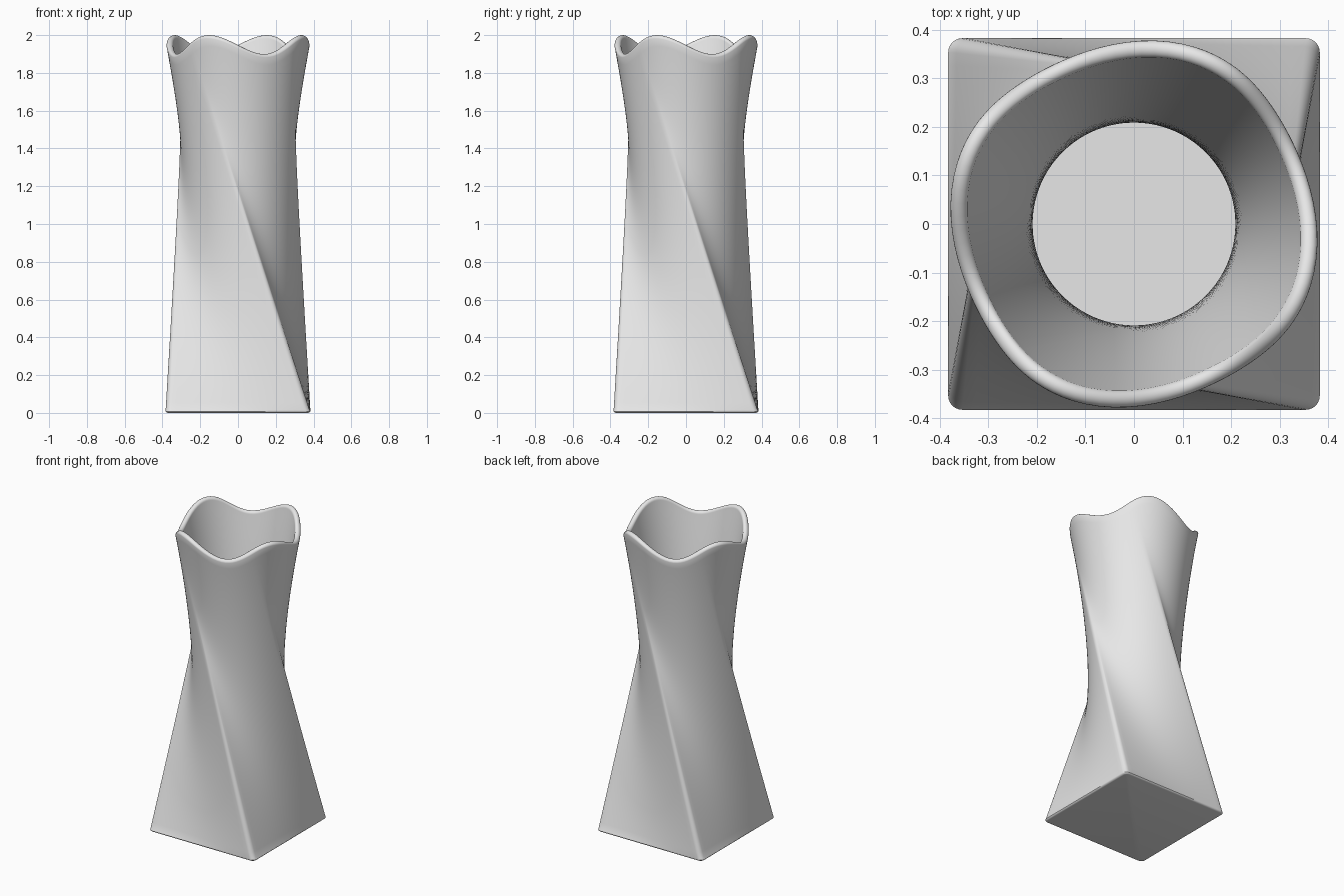
import bpy, bmesh
from math import sin, cos, pi, atan2, radians
from mathutils import Vector

cube = bpy.data.objects.get("Cube")
if cube:
    bpy.data.objects.remove(cube)

HALF, CORNER, FILLET = 0.384, 0.03, 0.014   # square foot
R_OUT, R_IN, R_WELL = 0.39, 0.354, 0.259    # rim and inner well radii
HEIGHT, FLOOR = 2.0, 0.06
TWIST = radians(90)
ARC, EDGE, ROWS = 6, 26, 48


def rounded_square(half, radius):
    """Outline of a rounded square, counter-clockwise."""
    points = []
    flat = half - radius
    for side in range(4):
        turn = side * pi / 2
        local = [(flat + radius * cos(a), flat + radius * sin(a))
                 for a in (i / ARC * pi / 2 for i in range(ARC + 1))]
        local += [(flat - 2 * flat * i / EDGE, half) for i in range(1, EDGE)]
        points += [(x * cos(turn) - y * sin(turn),
                    x * sin(turn) + y * cos(turn)) for x, y in local]
    return points


foot = rounded_square(HALF, CORNER)
angles = [atan2(y, x) for x, y in foot]


def ruled(start, angle, radius, z):
    """Point at height z on the straight line from the foot to the twisted top circle."""
    t = z / HEIGHT
    a = angle - TWIST
    end = Vector((radius * cos(a), radius * sin(a)))
    p = Vector(start).lerp(end, t)
    return Vector((p.x, p.y, z))


def outer(i, z):
    return ruled(foot[i], angles[i], R_OUT, z)


def inner(i, z):
    a = angles[i]
    return ruled((R_WELL * cos(a), R_WELL * sin(a)), a, R_IN, z)


def rim_height(i):
    """Four soft waves around the lip."""
    return 1.932 + 0.05 * cos(4 * (angles[i] - TWIST - radians(65)))


n = len(foot)
rings = []

# Rounded bottom edge
for k in range(4):
    a = k / 4 * pi / 2
    shrink = FILLET * (1 - sin(a))
    z = FILLET * (1 - cos(a))
    rings.append([Vector((x, y, z)) for x, y in
                  rounded_square(HALF - shrink, CORNER - shrink)])

# Twisted outer wall
for k in range(ROWS + 1):
    rings.append([outer(i, FILLET + (rim_height(i) - FILLET) * k / ROWS)
                  for i in range(n)])

# Rounded lip
for k in range(1, 10):
    a = k / 10 * pi
    ring = []
    for i in range(n):
        o, w = outer(i, rim_height(i)), inner(i, rim_height(i))
        mid, reach = (o + w) / 2, (o - w) / 2
        ring.append(mid + reach * cos(a) + Vector((0, 0, reach.length * sin(a))))
    rings.append(ring)

# Inner well
for k in range(ROWS + 1):
    rings.append([inner(i, rim_height(i) + (FLOOR - rim_height(i)) * k / ROWS)
                  for i in range(n)])

bm = bmesh.new()
loops = [[bm.verts.new(p) for p in ring] for ring in rings]
for low, high in zip(loops, loops[1:]):
    for i in range(n):
        j = (i + 1) % n
        bm.faces.new((low[i], low[j], high[j], high[i]))
bm.faces.new(loops[0][::-1])   # underside
bm.faces.new(loops[-1])        # well floor
bmesh.ops.recalc_face_normals(bm, faces=bm.faces)

mesh = bpy.data.meshes.new("twisted_vase")
bm.to_mesh(mesh)
bm.free()
vase = bpy.data.objects.new("twisted_vase", mesh)
bpy.context.collection.objects.link(vase)

# Single grey glaze
grey = bpy.data.materials.new("light_grey")
grey.use_nodes = True
colour = (0.8, 0.8, 0.8, 1)
grey.diffuse_color = colour
grey.node_tree.nodes["Principled BSDF"].inputs["Base Color"].default_value = colour
mesh.materials.append(grey)

bpy.ops.object.select_all(action='DESELECT')
vase.select_set(True)
bpy.context.view_layer.objects.active = vase
bpy.ops.object.shade_smooth_by_angle(angle=radians(40))
